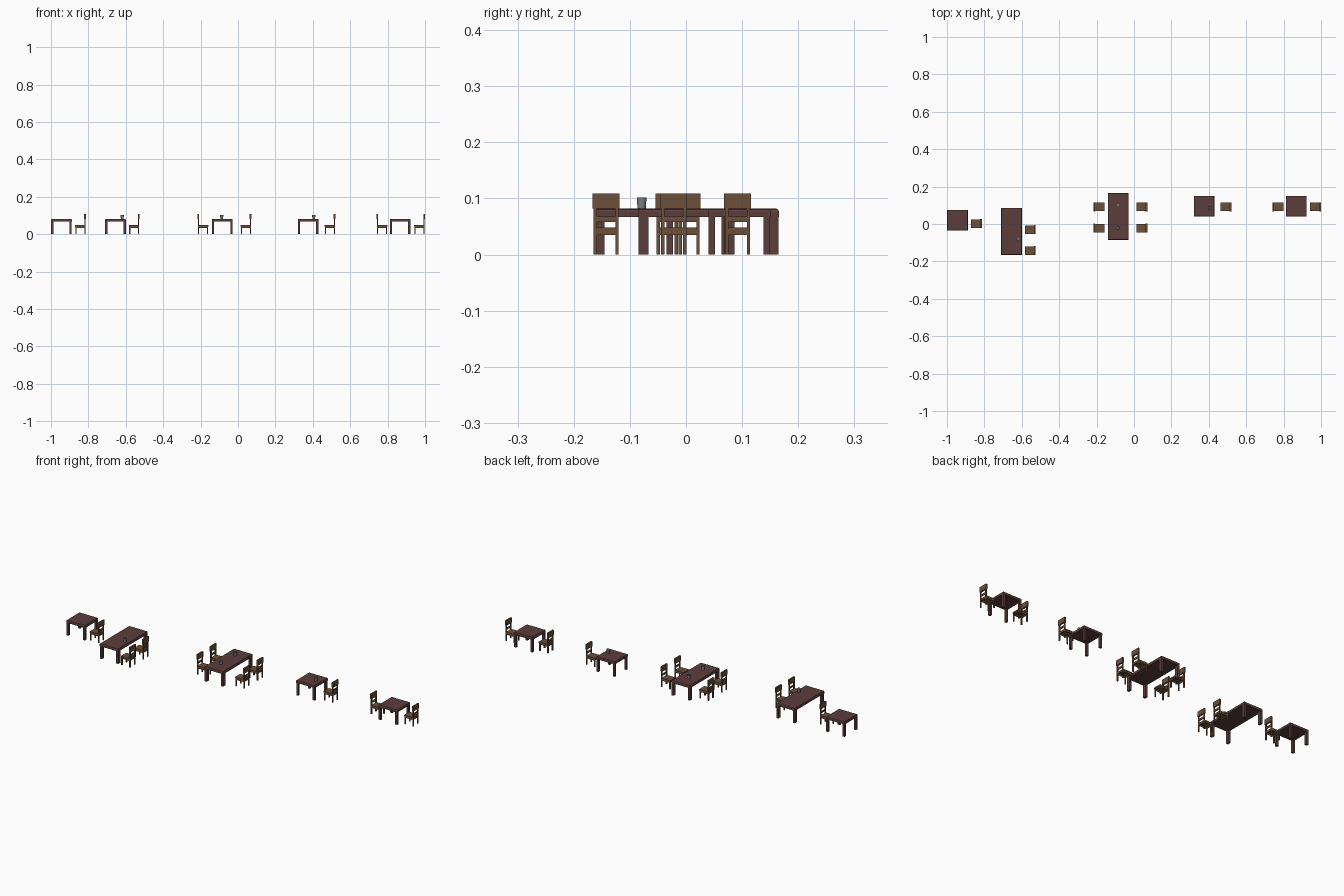
import bpy, bmesh, math
from mathutils import Matrix, Vector

if "Cube" in bpy.data.objects:
    bpy.data.objects.remove(bpy.data.objects["Cube"])


def material(name, rgb):
    m = bpy.data.materials.new(name)
    m.diffuse_color = (*rgb, 1)
    m.use_nodes = True
    m.node_tree.nodes["Principled BSDF"].inputs["Base Color"].default_value = m.diffuse_color
    return m


TABLE = material("dark red wood", (0.105, 0.047, 0.045))
CHAIR = material("brown wood", (0.15, 0.08, 0.04))
GREY = material("metal grey", (0.2, 0.21, 0.22))


def finish(bm, name, mat):
    me = bpy.data.meshes.new(name)
    bm.to_mesh(me)
    bm.free()
    me.materials.append(mat)
    ob = bpy.data.objects.new(name, me)
    bpy.context.collection.objects.link(ob)
    return ob


def add_box(bm, x, y, z):
    """Add a box spanning the (min, max) pairs x, y, z."""
    lo, hi = Vector((x[0], y[0], z[0])), Vector((x[1], y[1], z[1]))
    mat = Matrix.Translation((lo + hi) / 2) @ Matrix.Diagonal((*(hi - lo), 1))
    return bmesh.ops.create_cube(bm, size=1, matrix=mat)["verts"]


def table(cx, cy, length, leg_y, width=0.111, leg_x=0.0125):
    hx, hy = width / 2, length / 2
    # table top with softened upper rim
    bm = bmesh.new()
    add_box(bm, (-hx, hx), (-hy, hy), (0.067, 0.082))
    rim = [e for e in bm.edges if all(v.co.z > 0.08 for v in e.verts)]
    bmesh.ops.bevel(bm, geom=rim, offset=0.005, segments=2, profile=0.5, affect='EDGES')
    finish(bm, "table_top", TABLE).location = (cx, cy, 0)
    # four corner legs
    bm = bmesh.new()
    for sx in (-1, 1):
        for sy in (-1, 1):
            add_box(bm, sorted((sx * (hx - leg_x), sx * (hx - 0.0005))),
                    sorted((sy * (hy - leg_y), sy * (hy - 0.0005))), (0, 0.0675))
    finish(bm, "table_legs", TABLE).location = (cx, cy, 0)


def chair(cx, cy, side):
    """Chair with its back towards side * x."""
    place = Matrix.Translation((cx, cy, 0)) @ Matrix.Rotation(0 if side > 0 else math.pi, 4, 'Z')
    w = 0.0225
    # seat
    bm = bmesh.new()
    add_box(bm, (-0.029, 0.024), (-w, w), (0.042, 0.048))
    finish(bm, "chair_seat", CHAIR).matrix_world = place
    # front legs, tall back posts and the aprons between them
    bm = bmesh.new()
    for s in (-1, 1):
        ys = sorted((s * (w - 0.006), s * w))
        add_box(bm, (-0.027, -0.021), ys, (0, 0.042))
        add_box(bm, (0.021, 0.027), ys, (0, 0.09))
        add_box(bm, (-0.021, 0.021), sorted((s * (w - 0.004), s * (w - 0.001))), (0.034, 0.042))
    for x in ((-0.026, -0.022), (0.022, 0.026)):
        add_box(bm, x, (-w + 0.006, w - 0.006), (0.035, 0.046))
    finish(bm, "chair_frame", CHAIR).matrix_world = place
    # backrest: broad head rail and a lower slat
    bm = bmesh.new()
    add_box(bm, (0.0205, 0.029), (-0.024, 0.024), (0.082, 0.109))
    add_box(bm, (0.022, 0.026), (-w + 0.006, w - 0.006), (0.058, 0.068))
    finish(bm, "chair_back", CHAIR).matrix_world = place


def cup(x, y):
    # open cup: outer wall, rim, inner floor
    bm = bmesh.new()
    profile = [(0, 0), (0.0075, 0), (0.0085, 0.02), (0.0073, 0.02), (0.0065, 0.002), (0, 0.002)]
    verts = [bm.verts.new((r, 0, z)) for r, z in profile]
    edges = [bm.edges.new(p) for p in zip(verts, verts[1:])]
    bmesh.ops.spin(bm, geom=verts + edges, axis=(0, 0, 1), cent=(0, 0, 0),
                   angle=2 * math.pi, steps=16)
    bmesh.ops.remove_doubles(bm, verts=bm.verts, dist=1e-5)
    bmesh.ops.recalc_face_normals(bm, faces=bm.faces)
    finish(bm, "cup", GREY).location = (x, y, 0.082)


# small square tables and long tables
for x, y in ((-0.944, 0.02), (0.375, 0.095), (0.867, 0.095)):
    table(x, y, 0.111, 0.0125)
for x, y in ((-0.655, -0.039), (-0.084, 0.04)):
    table(x, y, 0.251, 0.019)

# chairs: x, y, side the back is on
for x, y, side in ((-0.843, 0.002, 1), (-0.555, -0.03, 1), (-0.555, -0.1425, 1),
                   (-0.188, 0.092, -1), (-0.188, -0.022, -1),
                   (0.042, 0.092, 1), (0.042, -0.022, 1),
                   (0.491, 0.092, 1), (0.77, 0.092, -1), (0.971, 0.092, 1)):
    chair(x, y, side)

for x, y in ((-0.619, -0.079), (-0.087, 0.1), (-0.087, -0.021), (0.405, 0.086)):
    cup(x, y)
